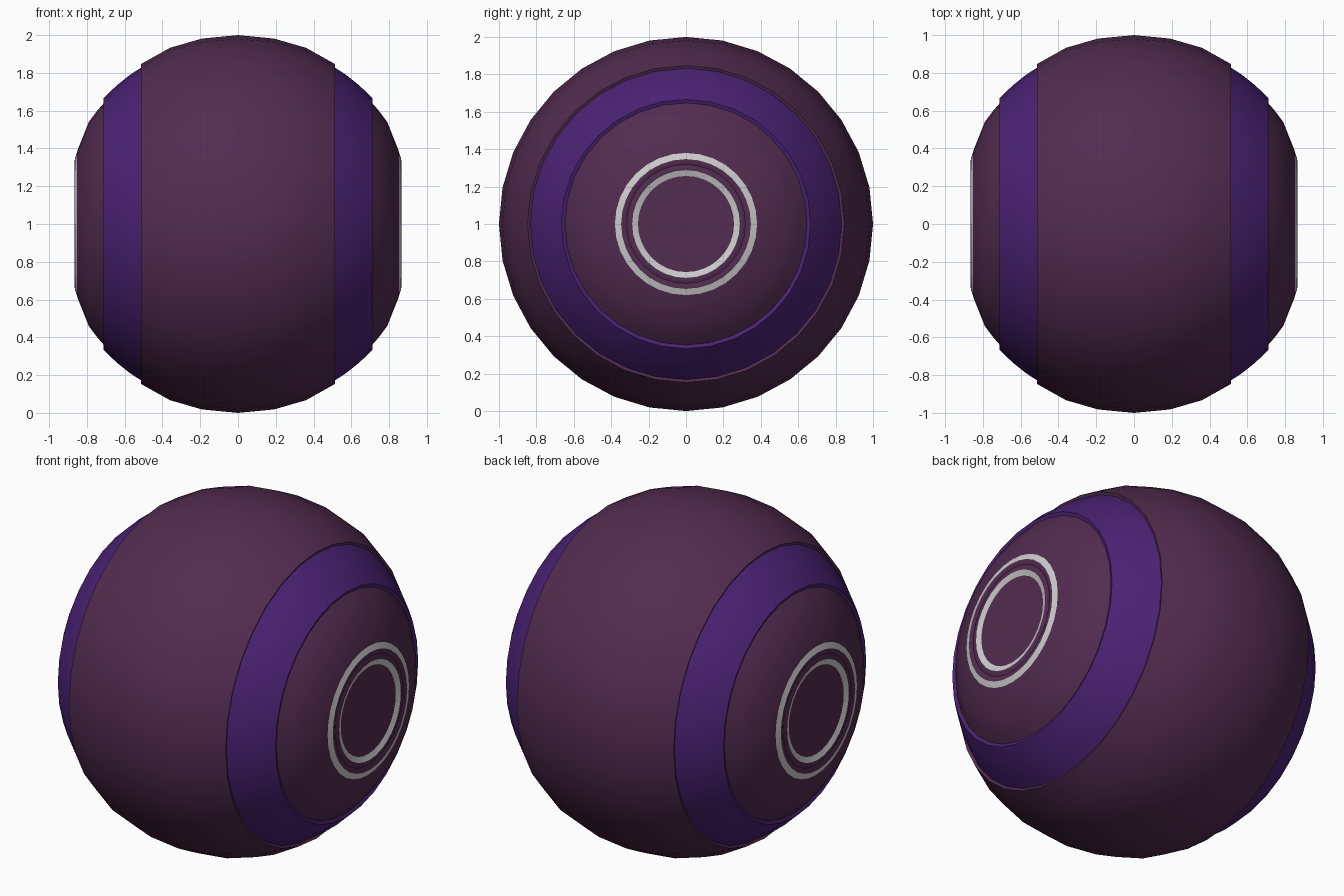
import bpy, bmesh, math

if "Cube" in bpy.data.objects:
    bpy.data.objects.remove(bpy.data.objects["Cube"])

SEGS = 32


def material(name, rgb):
    m = bpy.data.materials.new(name)
    m.diffuse_color = (*rgb, 1)
    m.use_nodes = True
    m.node_tree.nodes["Principled BSDF"].inputs["Base Color"].default_value = m.diffuse_color
    return m


MAROON = material("maroon", (0.085, 0.025, 0.08))
VIOLET = material("violet", (0.07, 0.016, 0.175))


def revolve(name, profile, mat=None):
    """Spin (x, radius) points, ordered by rising x, about the ball's x axis."""
    bm = bmesh.new()
    rings = []
    for x, r in profile:
        ring = []
        for j in range(SEGS):
            a = 2 * math.pi * j / SEGS
            ring.append(bm.verts.new((x, r * math.cos(a), r * math.sin(a))))
        rings.append(ring)
    for p, q in zip(rings, rings[1:]):
        for j in range(SEGS):
            k = (j + 1) % SEGS
            bm.faces.new((p[j], p[k], q[k], q[j]))
    bmesh.ops.remove_doubles(bm, verts=bm.verts, dist=1e-5)
    me = bpy.data.meshes.new(name)
    bm.to_mesh(me)
    bm.free()
    ob = bpy.data.objects.new(name, me)
    bpy.context.collection.objects.link(ob)
    ob.location.z = 1
    if mat:
        me.materials.append(mat)
    bpy.ops.object.select_all(action='DESELECT')
    ob.select_set(True)
    bpy.context.view_layer.objects.active = ob
    bpy.ops.object.shade_smooth_by_angle(angle=math.radians(35))
    return ob


def arc(radius, x0, x1, n):
    """Points on a circle about the origin between two x positions."""
    a0, a1 = math.acos(x0 / radius), math.acos(x1 / radius)
    angles = [a0 + (a1 - a0) * i / n for i in range(n + 1)]
    return [(radius * math.cos(a), radius * math.sin(a)) for a in angles]


def both_sides(name, profile, mat=None):
    revolve(name + "_right", profile, mat)
    revolve(name + "_left", [(-x, r) for x, r in reversed(profile)], mat)


# main shell with inward-turned rims
half = [(0, 1)] + arc(1, 0.19, 0.36, 1) + [(0.513, 0.847), (0.503, 0.825)]
revolve("main_shell", [(-x, r) for x, r in reversed(half[1:])] + half, MAROON)

# recessed violet bands
both_sides("side_band", arc(0.975, 0.49, 0.712, 3) + [(0.702, 0.642)], VIOLET)

# end caps
both_sides("end_cap", arc(0.957, 0.69, 0.79, 2) + [(0.85, 0.39), (0.852, 0.38)], MAROON)

# grey trim rings either side of a raised collar
both_sides("outer_trim_ring", [(0.852, 0.38), (0.863, 0.347)])
both_sides("collar", [(0.863, 0.347), (0.865, 0.335), (0.858, 0.318),
                      (0.865, 0.30), (0.863, 0.288)], MAROON)
both_sides("inner_trim_ring", [(0.863, 0.288), (0.852, 0.257)])

# centre discs
both_sides("centre_disc", [(0.852, 0.257), (0.852, 0)], MAROON)
